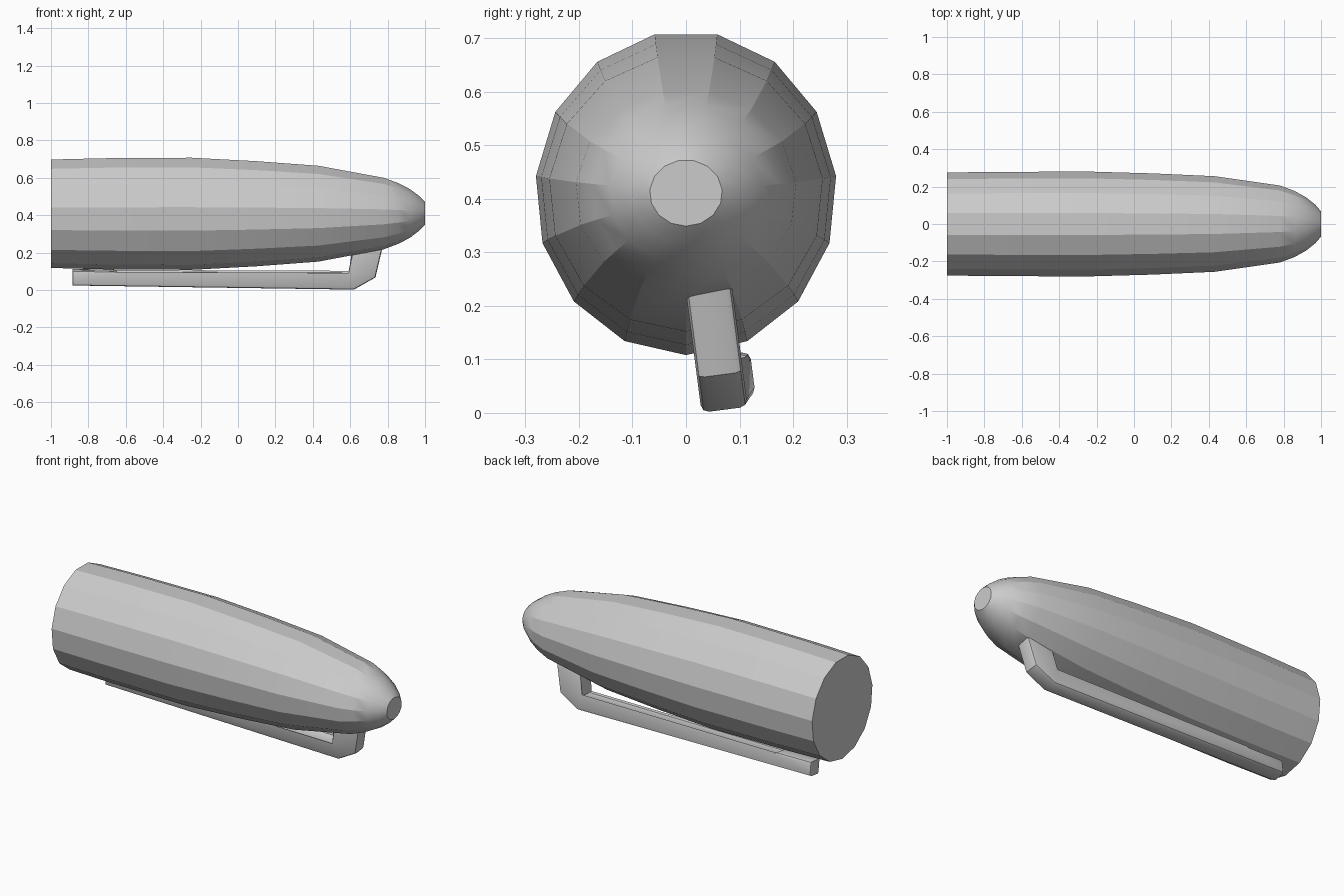
import bpy
import bmesh
from math import sin, cos, tau, radians

old = bpy.data.objects.get("Cube")
if old:
    bpy.data.objects.remove(old, do_unlink=True)

grey = bpy.data.materials.new("light grey plastic")
grey.use_nodes = True
colour = (0.6, 0.6, 0.6, 1)
grey.diffuse_color = colour
grey.node_tree.nodes["Principled BSDF"].inputs["Base Color"].default_value = colour


def finish(bm, name, angle):
    bmesh.ops.recalc_face_normals(bm, faces=bm.faces)
    mesh = bpy.data.meshes.new(name)
    bm.to_mesh(mesh)
    bm.free()
    mesh.materials.append(grey)
    obj = bpy.data.objects.new(name, mesh)
    bpy.context.collection.objects.link(obj)
    bpy.ops.object.select_all(action="DESELECT")
    obj.select_set(True)
    bpy.context.view_layer.objects.active = obj
    bpy.ops.object.shade_smooth_by_angle(angle=radians(angle))
    return obj


# Barrel of the cap: fifteen-sided loft along x (x, half width, half height)
SIDES = 15
AXIS_Z = 0.411
rings = [(-1, 0.277, 0.293), (-0.72, 0.28, 0.3), (-0.25, 0.282, 0.303),
         (0.1, 0.272, 0.284), (0.43, 0.257, 0.259), (0.78, 0.207, 0.193),
         (0.86, 0.177, 0.163), (0.92, 0.143, 0.131), (0.97, 0.103, 0.093),
         (1, 0.068, 0.062)]
bm = bmesh.new()
loops = []
for x, ry, rz in rings:
    loops.append([bm.verts.new((x, ry * sin(tau * i / SIDES),
                                AXIS_Z - rz * cos(tau * i / SIDES)))
                  for i in range(SIDES)])
for a, b in zip(loops, loops[1:]):
    for i in range(SIDES):
        j = (i + 1) % SIDES
        bm.faces.new((a[i], a[j], b[j], b[i]))
bm.faces.new(loops[0])
bm.faces.new(loops[-1])
finish(bm, "cap_barrel", 21)

# Pocket clip: side outline given thickness, then leaned outwards
outline = [(-0.885, 0.025), (0.62, 0.003), (0.735, 0.068), (0.78, 0.26),
           (0.612, 0.26), (0.605, 0.08), (-0.64, 0.085), (-0.665, 0.102),
           (-0.885, 0.106)]
HALF = 0.043
bm = bmesh.new()
sides = [[bm.verts.new((x, y, z)) for x, z in outline] for y in (-HALF, HALF)]
for side in sides:
    bm.faces.new(side)
for i in range(len(outline)):
    j = (i + 1) % len(outline)
    bm.faces.new((sides[0][i], sides[0][j], sides[1][j], sides[1][i]))
long_edges = [e for e in bm.edges
              if abs(e.verts[0].co.y - e.verts[1].co.y) < 0.001
              and e.calc_length() > 0.05
              and max(v.co.z for v in e.verts) < 0.26]
bmesh.ops.bevel(bm, geom=long_edges, offset=0.014, segments=2,
                profile=0.5, affect="EDGES")
for v in bm.verts:
    x, y, z = v.co
    drift = 0.012 * (0.6 - min(x, 0.6))
    v.co.y = 0.066 + y + drift - 0.13 * (z - 0.05)
    v.co.z = z + 0.13 * y + 0.003
bmesh.ops.triangulate(bm, faces=[f for f in bm.faces if len(f.verts) > 4])
finish(bm, "pocket_clip", 35)
